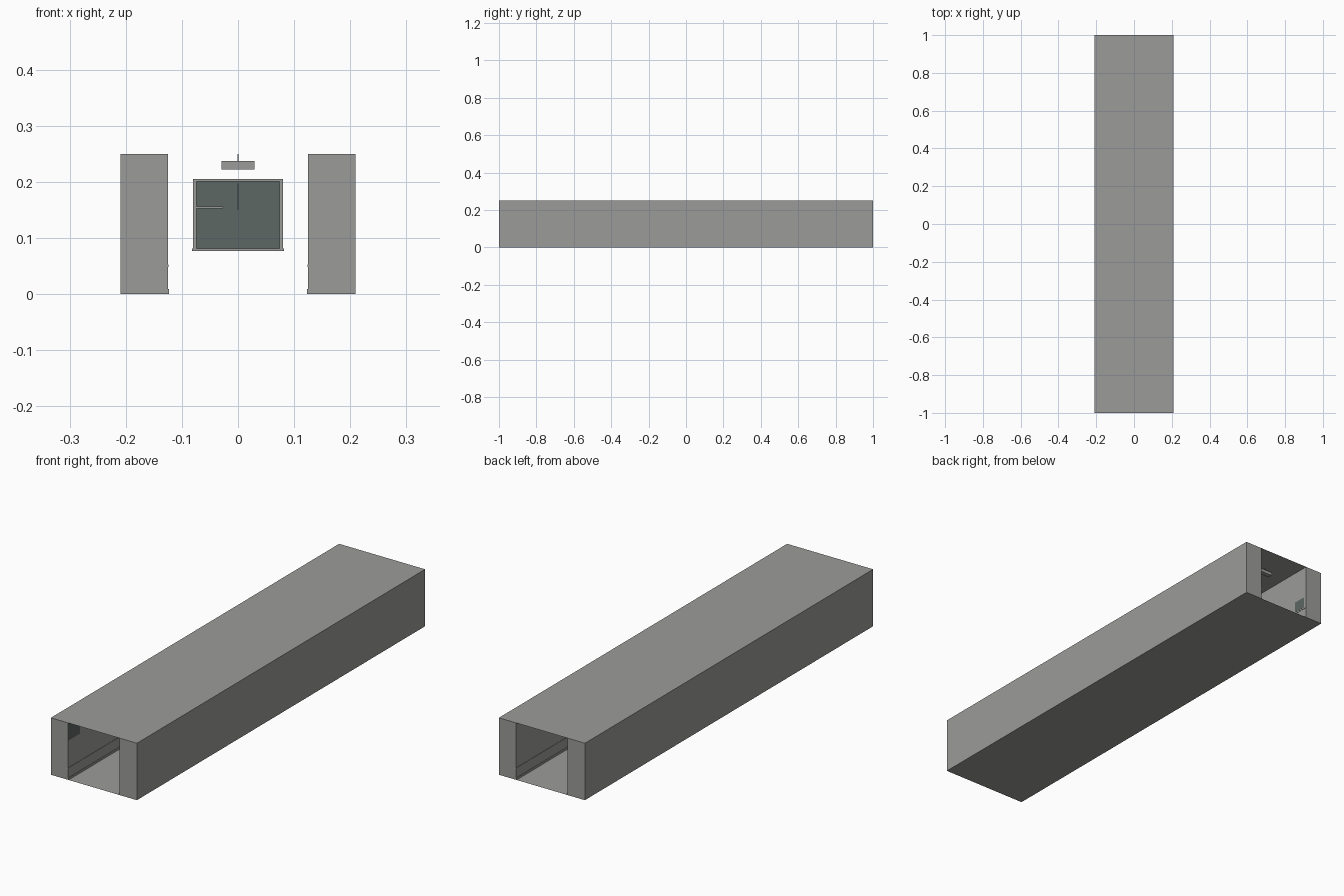
import bpy

if "Cube" in bpy.data.objects:
    bpy.data.objects.remove(bpy.data.objects["Cube"])


def material(name, color):
    m = bpy.data.materials.new(name)
    m.diffuse_color = (*color, 1)
    m.use_nodes = True
    m.node_tree.nodes["Principled BSDF"].inputs["Base Color"].default_value = m.diffuse_color
    return m


GREY = material("wall_grey", (0.33, 0.33, 0.32))
TEAL = material("dark_teal_glass", (0.11, 0.135, 0.13))


def box(name, x, y, z, mat=GREY):
    """Box from (min, max) ranges on each axis."""
    x0, x1 = sorted(x)
    v = [(a, b, c) for a in (x0, x1) for b in y for c in z]
    f = [(0, 1, 3, 2), (4, 6, 7, 5), (0, 4, 5, 1), (2, 3, 7, 6), (0, 2, 6, 4), (1, 5, 7, 3)]
    me = bpy.data.meshes.new(name)
    me.from_pydata(v, [], f)
    me.materials.append(mat)
    ob = bpy.data.objects.new(name, me)
    bpy.context.collection.objects.link(ob)
    return ob


def sheet(name, z):
    """Flat sheet spanning the corridor between the walls."""
    me = bpy.data.meshes.new(name)
    me.from_pydata([(-.125, -1, z), (.125, -1, z), (.125, 1, z), (-.125, 1, z)], [], [(0, 1, 2, 3)])
    me.materials.append(GREY)
    bpy.context.collection.objects.link(bpy.data.objects.new(name, me))


# Corridor shell
sheet("floor", 0)
sheet("ceiling", 0.25)
for side, s in (("left", -1), ("right", 1)):
    box(side + "_wall", (s * .125, s * .209), (-1, 1), (0, .25))
    box(side + "_baseboard", (s * .123, s * .125), (-1, 1), (0, .009))
    box(side + "_rail", (s * .1235, s * .125), (-1, 1), (.048, .053))

# Hanging ceiling lamps
for i in range(8):
    y = -.875 + i * .25
    box("lamp", (-.029, .029), (y - .01, y + .01), (.222, .237))
    box("lamp_rod", (-.001, .001), (y - .001, y + .001), (.237, .25))

# Framed glass panel across the corridor
box("panel_glass", (-.076, .076), (-.003, .003), (.081, .202), TEAL)
for x in (-.077, .077):
    box("panel_side_frame", (x - .003, x + .003), (-.008, .008), (.08, .205))
box("panel_top_frame", (-.08, .08), (-.008, .008), (.201, .205))
box("panel_sill", (-.082, .082), (-.01, .01), (.077, .081))
box("panel_upright_bar", (-.001, .001), (-.006, -.003), (.15, .197))
box("panel_cross_bar", (-.075, -.027), (-.006, -.003), (.153, .156))

# Small glass plates on the left wall near both ends
box("front_wall_plate", (-.125, -.1245), (-.998, -.917), (.172, .245), TEAL)
box("back_wall_plate", (-.125, -.1245), (.927, .987), (.055, .105), TEAL)
